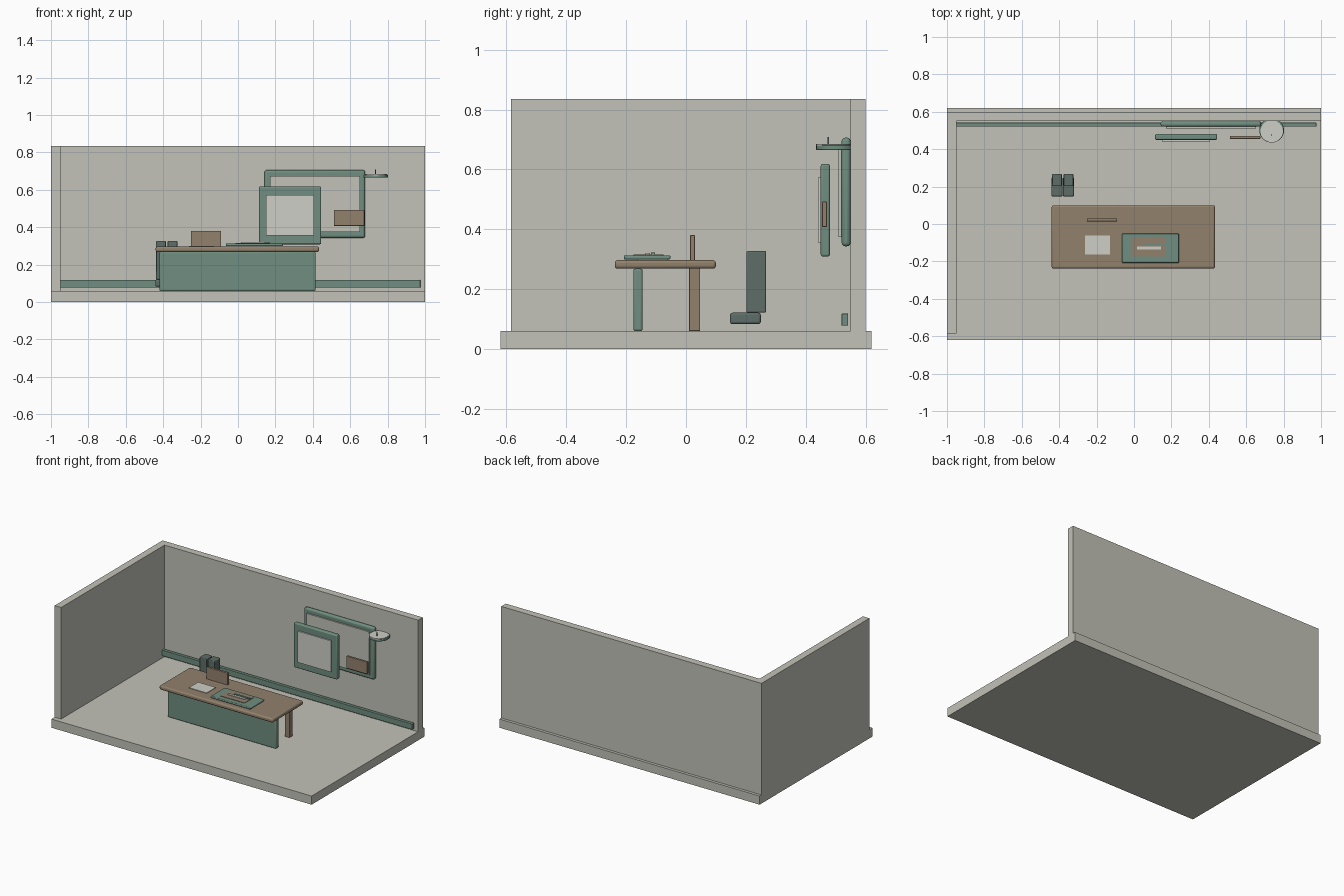
import bpy

cube = bpy.data.objects.get("Cube")
if cube:
    bpy.data.objects.remove(cube, do_unlink=True)


def material(name, r, g, b):
    m = bpy.data.materials.new(name)
    m.use_nodes = True
    m.diffuse_color = (r, g, b, 1)
    m.node_tree.nodes["Principled BSDF"].inputs["Base Color"].default_value = (r, g, b, 1)
    return m


plaster = material("pale plaster", 0.54, 0.54, 0.48)
wood = material("brown wood", 0.29, 0.22, 0.15)
green = material("sage green", 0.16, 0.27, 0.215)
slate = material("dark slate", 0.11, 0.155, 0.14)
paper = material("pale paper", 0.62, 0.62, 0.58)


def finish(name, mat, bevel):
    ob = bpy.context.object
    ob.name = name
    ob.data.materials.append(mat)
    if bevel:
        bpy.ops.object.transform_apply(location=False, rotation=False, scale=True)
        mod = ob.modifiers.new("soft edges", 'BEVEL')
        mod.width = bevel
        mod.segments = 3
        bpy.ops.object.shade_smooth_by_angle()
    return ob


def box(name, mat, x, y, z, bevel=0):
    """Box spanning the given (low, high) ranges."""
    spans = (x, y, z)
    bpy.ops.mesh.primitive_cube_add(size=1, location=[(a + b) / 2 for a, b in spans])
    bpy.context.object.scale = [b - a for a, b in spans]
    return finish(name, mat, bevel)


def disc(name, mat, centre, radius, z, bevel=0):
    bpy.ops.mesh.primitive_cylinder_add(vertices=32, radius=radius, depth=z[1] - z[0],
                                        location=(*centre, (z[0] + z[1]) / 2))
    bpy.ops.object.shade_smooth_by_angle()
    return finish(name, mat, bevel)


# Room shell
box("floor", plaster, (-1, 1), (-0.62, 0.62), (0, 0.06))
box("back_wall", plaster, (-1, 1), (0.55, 0.6), (0.06, 0.835))
box("side_wall", plaster, (-1, -0.95), (-0.585, 0.55), (0.06, 0.835))
box("wall_rail", green, (-0.95, 0.975), (0.52, 0.542), (0.078, 0.118), 0.002)

# Desk
box("desk_top", wood, (-0.44, 0.433), (-0.238, 0.1), (0.268, 0.297), 0.01)
box("desk_front_panel", green, (-0.42, 0.415), (-0.176, -0.145), (0.06, 0.268), 0.007)
for side, x in (("right", -0.38), ("left", 0.37)):
    box(side + "_desk_leg", wood, (x - 0.018, x + 0.018), (0.01, 0.047), (0.06, 0.27), 0.002)

# Things on the desk
box("name_board", wood, (-0.252, -0.09), (0.014, 0.03), (0.295, 0.38), 0.002)
box("paper_sheet", paper, (-0.263, -0.127), (-0.163, -0.062), (0.296, 0.301))
box("desk_mat", green, (-0.065, 0.24), (-0.208, -0.052), (0.299, 0.313), 0.005)
box("mat_panel", wood, (-0.013, 0.172), (-0.175, -0.075), (0.31, 0.316))
box("pale_strip", paper, (0.015, 0.145), (-0.136, -0.12), (0.315, 0.32))
box("green_strip", green, (0.05, 0.168), (-0.117, -0.103), (0.315, 0.322))

# Pair of boots
for side, x in (("right", -0.412), ("left", -0.35)):
    box(side + "_boot_foot", slate, (x - 0.03, x + 0.03), (0.147, 0.25), (0.083, 0.121), 0.008)
    box(side + "_boot_shaft", slate, (x - 0.026, x + 0.026), (0.202, 0.268), (0.121, 0.327), 0.005)

# Framed boards on the wall
box("large_frame", green, (0.142, 0.68), (0.52, 0.55), (0.343, 0.706), 0.012)
box("large_pane", plaster, (0.17, 0.651), (0.51, 0.522), (0.374, 0.675))
box("small_frame", green, (0.113, 0.445), (0.45, 0.481), (0.309, 0.618), 0.007)
box("small_pane", paper, (0.15, 0.405), (0.441, 0.451), (0.356, 0.573))
box("wall_plaque", wood, (0.513, 0.675), (0.455, 0.471), (0.408, 0.492), 0.002)

# Round dial with its pointer
dial_x = 0.736
disc("dial_rim", green, (dial_x, 0.501), 0.066, (0.665, 0.681), 0.003)
disc("dial_face", paper, (dial_x, 0.495), 0.06, (0.668, 0.684))
box("dial_pointer", slate, (dial_x - 0.003, dial_x + 0.003), (0.473, 0.478), (0.683, 0.709))
